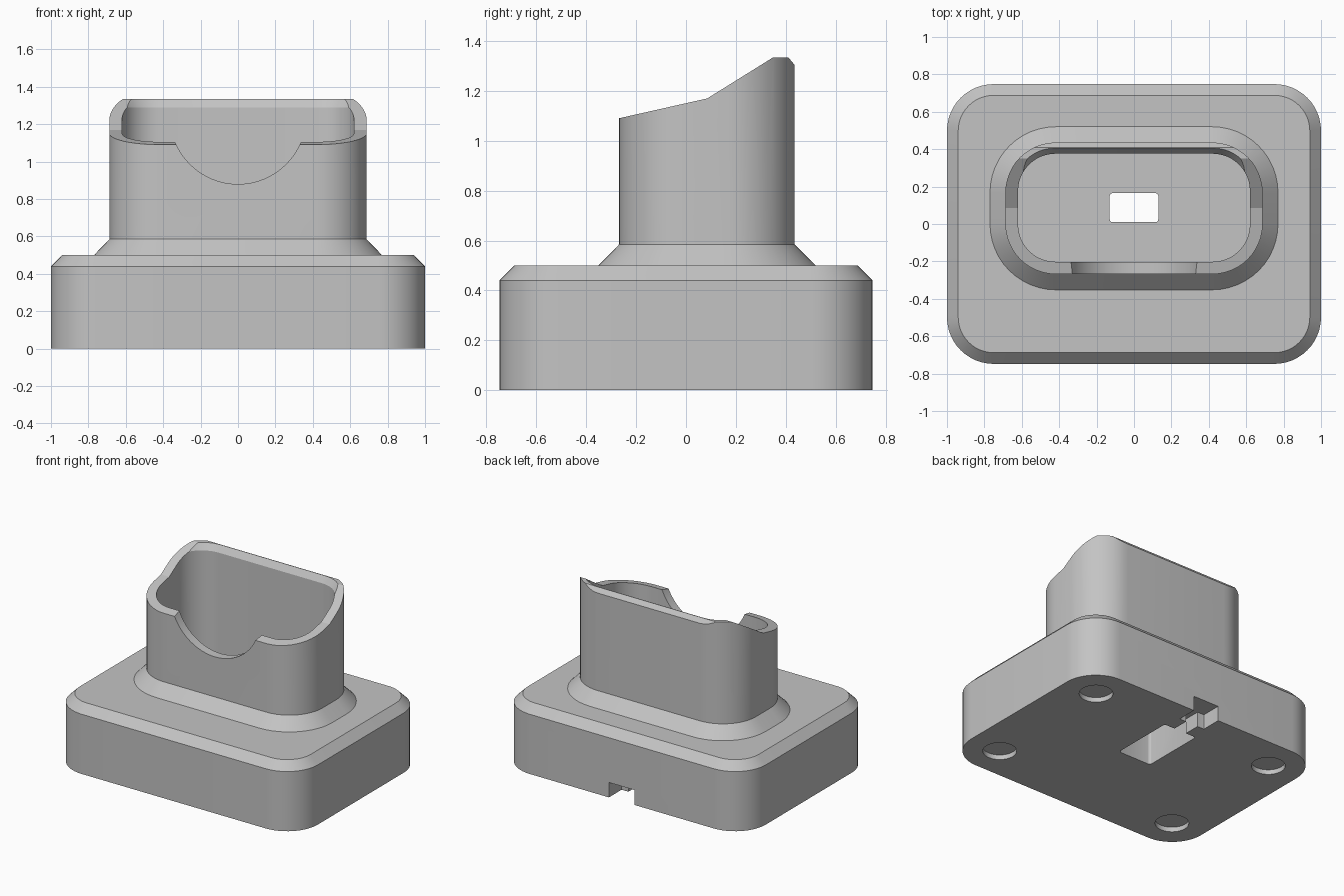
import bpy, bmesh
from math import sin, cos, pi, radians

if "Cube" in bpy.data.objects:
    bpy.data.objects.remove(bpy.data.objects["Cube"])

grey = bpy.data.materials.new("plain grey")
grey.use_nodes = True
colour = (0.55, 0.55, 0.55, 1)
grey.diffuse_color = colour
grey.node_tree.nodes["Principled BSDF"].inputs["Base Color"].default_value = colour


def loft(name, sections, steps=12):
    """Solid through rounded rectangles given as (half x, half y, centre y, radius, z)."""
    bm = bmesh.new()
    rings = []
    for hx, hy, cy, r, z in sections:
        ring = []
        for corner, (sx, sy) in enumerate([(1, 1), (-1, 1), (-1, -1), (1, -1)]):
            for i in range(steps + 1):
                a = (corner + i / steps) * pi / 2
                ring.append(bm.verts.new((sx * (hx - r) + r * cos(a),
                                          cy + sy * (hy - r) + r * sin(a), z)))
        rings.append(ring)
    for low, high in zip(rings, rings[1:]):
        for i in range(len(low)):
            j = (i + 1) % len(low)
            bm.faces.new((low[i], low[j], high[j], high[i]))
    bm.faces.new(rings[0][::-1])
    bm.faces.new(rings[-1])
    return finish(name, bm)


def prism(name, points, direction):
    """Solid swept from a flat outline along a direction."""
    bm = bmesh.new()
    face = bm.faces.new([bm.verts.new(p) for p in points])
    swept = bmesh.ops.extrude_face_region(bm, geom=[face])["geom"]
    bmesh.ops.translate(bm, vec=direction,
                        verts=[v for v in swept if isinstance(v, bmesh.types.BMVert)])
    return finish(name, bm)


def finish(name, bm):
    bmesh.ops.recalc_face_normals(bm, faces=bm.faces)
    mesh = bpy.data.meshes.new(name)
    bm.to_mesh(mesh)
    bm.free()
    mesh.materials.append(grey)
    obj = bpy.data.objects.new(name, mesh)
    bpy.context.collection.objects.link(obj)
    return obj


def cut(target, cutter, operation="DIFFERENCE"):
    mod = target.modifiers.new("cut", "BOOLEAN")
    mod.operation, mod.solver, mod.object = operation, "EXACT", cutter
    cutter.hide_render = True
    bpy.context.view_layer.objects.active = target
    bpy.ops.object.modifier_apply(modifier=mod.name)
    bpy.data.objects.remove(cutter)


# Base, flared foot and neck in one solid
neck_y = 0.084
stand = loft("dock_stand", [
    (1.0, 0.748, 0, 0.25, 0),
    (1.0, 0.748, 0, 0.25, 0.44),
    (0.94, 0.688, 0, 0.19, 0.5),
    (0.77, 0.436, neck_y, 0.352, 0.5),
    (0.688, 0.352, neck_y, 0.27, 0.585),
    (0.688, 0.352, neck_y, 0.27, 1.45),
])

# Sloping top edge
side_profile = [(-1, -0.5), (-1, 0.926), (0.085, 1.17), (0.35, 1.335),
                (0.41, 1.335), (1, 0.627), (1, -0.5)]
cut(stand, prism("top_profile", [(-1.5, y, z) for y, z in side_profile], (3, 0, 0)),
    "INTERSECT")

# Cavity that flares close to the rim
cut(stand, loft("cavity", [
    (0.62, 0.289, 0.087, 0.2, 0.5),
    (0.62, 0.289, 0.087, 0.2, 1.29),
    (0.65, 0.319, 0.087, 0.23, 1.335),
    (0.69, 0.359, 0.087, 0.27, 1.395),
]))

# Round scoop in the front wall
circle = [(0.364 * cos(i * pi / 32), -0.6, 1.244 + 0.364 * sin(i * pi / 32))
          for i in range(64)]
cut(stand, prism("scoop", circle, (0, 0.6, 0)))

# Plug hole, pocket below it and stepped cable channel to the back
for name, hx, y0, y1, r, z in [
        ("plug_hole", 0.13, 0.01, 0.165, 0.015, 0.6),
        ("plug_pocket", 0.135, 0.005, 0.48, 0.02, 0.35),
        ("cable_neck", 0.05, 0.4, 0.65, 0.001, 0.11),
        ("cable_exit", 0.105, 0.6, 0.9, 0.001, 0.11)]:
    hy, cy = (y1 - y0) / 2, (y0 + y1) / 2
    cut(stand, loft(name, [(hx, hy, cy, r, -0.1), (hx, hy, cy, r, z)], 4))

# Four round recesses for rubber feet
for x in (-0.75, 0.75):
    for y in (-0.5, 0.5):
        disc = [(x + 0.113 * cos(i * pi / 24), y + 0.113 * sin(i * pi / 24), -0.1)
                for i in range(48)]
        cut(stand, prism("foot_recess", disc, (0, 0, 0.135)))

# Smooth rounded walls, keep every crease sharp
bpy.ops.object.select_all(action="DESELECT")
stand.select_set(True)
bpy.context.view_layer.objects.active = stand
bpy.ops.object.shade_smooth_by_angle(angle=radians(15))
